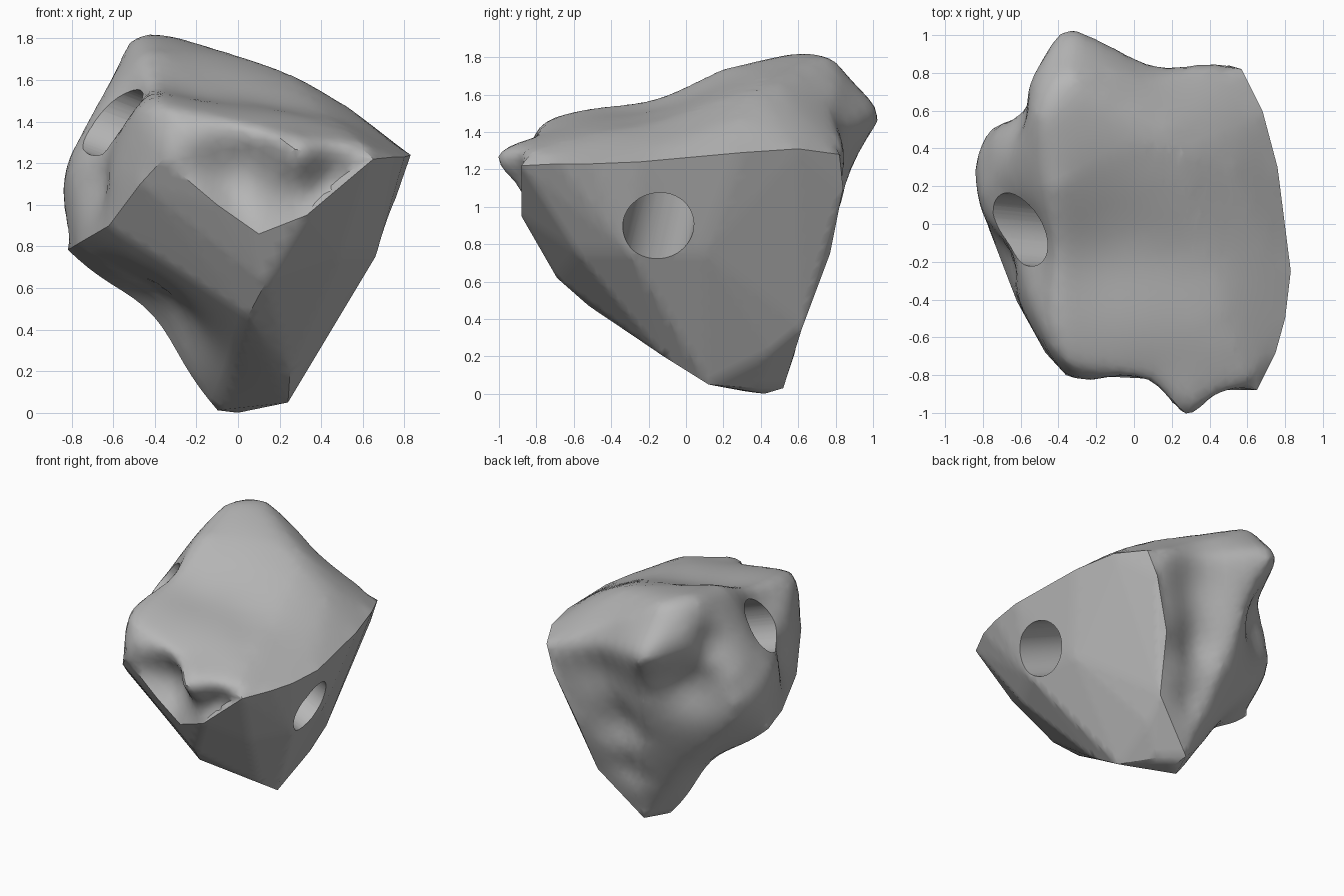
import bpy, bmesh, math
from mathutils import Vector

if "Cube" in bpy.data.objects:
    bpy.data.objects.remove(bpy.data.objects["Cube"])

stone = bpy.data.materials.new("stone grey")
stone.use_nodes = True
grey = (0.47, 0.47, 0.47, 1)
stone.diffuse_color = grey
stone.node_tree.nodes["Principled BSDF"].inputs["Base Color"].default_value = grey

# Corner points of each side of the stone
split_face = [(.65, -.88, 1.22), (.75, -.68, 1.23), (.8, -.5, 1.23), (.83, -.25, 1.24), (.76, .3, 1.29),
              (.68, .6, 1.31), (.57, .82, 1.28), (.5, .84, 1.1), (.33, -.88, .95), (.22, -.76, .78),
              (.5, -.58, .75), (.66, -.3, .75), (.62, .1, .75), (.36, .77, .75), (.13, -.69, .62),
              (.05, -.52, .47), (.46, -.05, .45), (.42, .25, .45), (.29, .62, .35), (.27, .46, .22),
              (.25, -.12, .2), (.24, .12, .05), (.12, .38, .03)]
underside = [(-.82, .2, .78), (-.77, -.03, .81), (-.62, -.41, .9), (-.47, -.68, 1.1), (-.36, -.8, 1.22),
             (-.1, -.81, 1.0), (.1, -.82, .86), (-.1, .32, .01), (0, .42, 0), (-.02, .52, .03),
             (-.36, .3, .45)]
back = [(.52, .88, 1.27), (.3, .83, 1.4), (-.37, 1.03, 1.52), (-.62, .78, 1.55), (.08, .6, .24),
        (-.8, .5, 1.0), (-.35, .6, .6)]
left = [(-.86, .3, 1.1), (-.83, .08, 1.22), (-.6, -.46, 1.15), (-.65, .2, 1.52)]
front = [(-.3, -.83, 1.33), (.26, -.93, 1.24), (.27, -.95, 1.32), (-.42, -.72, 1.5), (.62, -.9, 1.28)]
top = [(-.5, .6, 1.83), (-.38, .79, 1.82), (-.45, .25, 1.79), (0, .5, 1.73), (.25, .45, 1.65),
       (-.45, -.3, 1.56), (.5, .35, 1.5)]

bm = bmesh.new()
broken = {bm.verts.new(p) for p in split_face + underside}
for p in back + left + front + top:
    bm.verts.new(p)
hull = bmesh.ops.convex_hull(bm, input=bm.verts)
loose = {g for g in hull["geom_interior"] + hull["geom_unused"] if isinstance(g, bmesh.types.BMVert)}
broken -= loose
bmesh.ops.delete(bm, geom=list(loose), context='VERTS')
bm.normal_update()

# The broken faces stay flat, the weathered ones are rounded
cut = bm.faces.layers.int.new("cut")
for f in bm.faces:
    f[cut] = int(f.normal.z < .1 and all(v in broken for v in f.verts))

# Refine to an even triangle mesh
for step in range(6):
    long_edges = [e for e in bm.edges if e.calc_length() > .08]
    if not long_edges:
        break
    bmesh.ops.subdivide_edges(bm, edges=long_edges, cuts=1)
    bmesh.ops.triangulate(bm, faces=bm.faces)

free = [v for v in bm.verts if not any(f[cut] for f in v.link_faces)]

def soften(times):
    for i in range(times):
        bmesh.ops.smooth_vert(bm, verts=free, factor=.5, use_axis_x=True, use_axis_y=True, use_axis_z=True)

def dent(centre, push, radius, verts):
    c, d = Vector(centre), Vector(push)
    for v in verts:
        v.co += d * math.exp(-((v.co - c).length / radius) ** 2)

soften(8)
# Hollows on the weathered sides
for centre, push, radius in [
        ((.02, -.87, 1.16), (0, .15, 0), .2),
        ((.46, -.95, 1.1), (0, .1, 0), .13),
        ((-.62, .8, 1.2), (.12, -.13, 0), .25),
        ((-.7, .62, 1.5), (.08, -.04, 0), .16),
        ((.1, .88, 1.18), (0, -.13, 0), .26),
        ((.1, .92, 1.5), (0, -.04, 0), .2),
        ((.05, .72, .8), (-.02, -.13, 0), .19),
        ((.04, .58, .45), (-.02, -.08, 0), .14),
        ((-.72, -.2, 1.1), (.06, .03, 0), .15),
        ((-.62, -.12, 1.45), (.09, .05, -.01), .24),
        ((-.2, -.15, 1.66), (0, 0, -.09), .35),
        ((.25, -.2, 1.5), (0, 0, -.04), .3)]:
    dent(centre, push, radius, free)
# Knobs on the front and back corners
dent((.27, -.92, 1.24), (0, -.13, 0), .12, free)
dent((-.32, -.8, 1.3), (0, -.03, 0), .12, free)
dent((-.38, .95, 1.5), (0, .05, 0), .15, free)
dent((-.45, .7, 1.78), (0, 0, .02), .25, free)
soften(2)
# Scoop in the broken underside
dent((-.4, .08, .44), (.08, .03, .11), .3, bm.verts)

mesh = bpy.data.meshes.new("stone")
bm.to_mesh(mesh)
bm.free()
body = bpy.data.objects.new("stone", mesh)
bpy.context.collection.objects.link(body)
mesh.materials.append(stone)

# Round bore from the split face up to the left side
start, end = Vector((.68, -.147, .905)), Vector((-.6, -.03, 1.4))
axis = end - start
bpy.ops.mesh.primitive_cylinder_add(vertices=48, radius=.188, depth=3, location=(start + end) / 2,
                                    rotation=axis.to_track_quat('Z', 'Y').to_euler())
bore = bpy.context.object
bore.name = "bore_cutter"
bore.hide_render = True
bore.data.materials.append(stone)
mod = body.modifiers.new("bore", 'BOOLEAN')
mod.operation = 'DIFFERENCE'
mod.solver = 'EXACT'
mod.object = bore
bpy.ops.object.select_all(action='DESELECT')
body.select_set(True)
bpy.context.view_layer.objects.active = body
bpy.ops.object.modifier_apply(modifier="bore")
bpy.data.objects.remove(bore)
bpy.ops.object.shade_smooth_by_angle(angle=math.radians(32))
